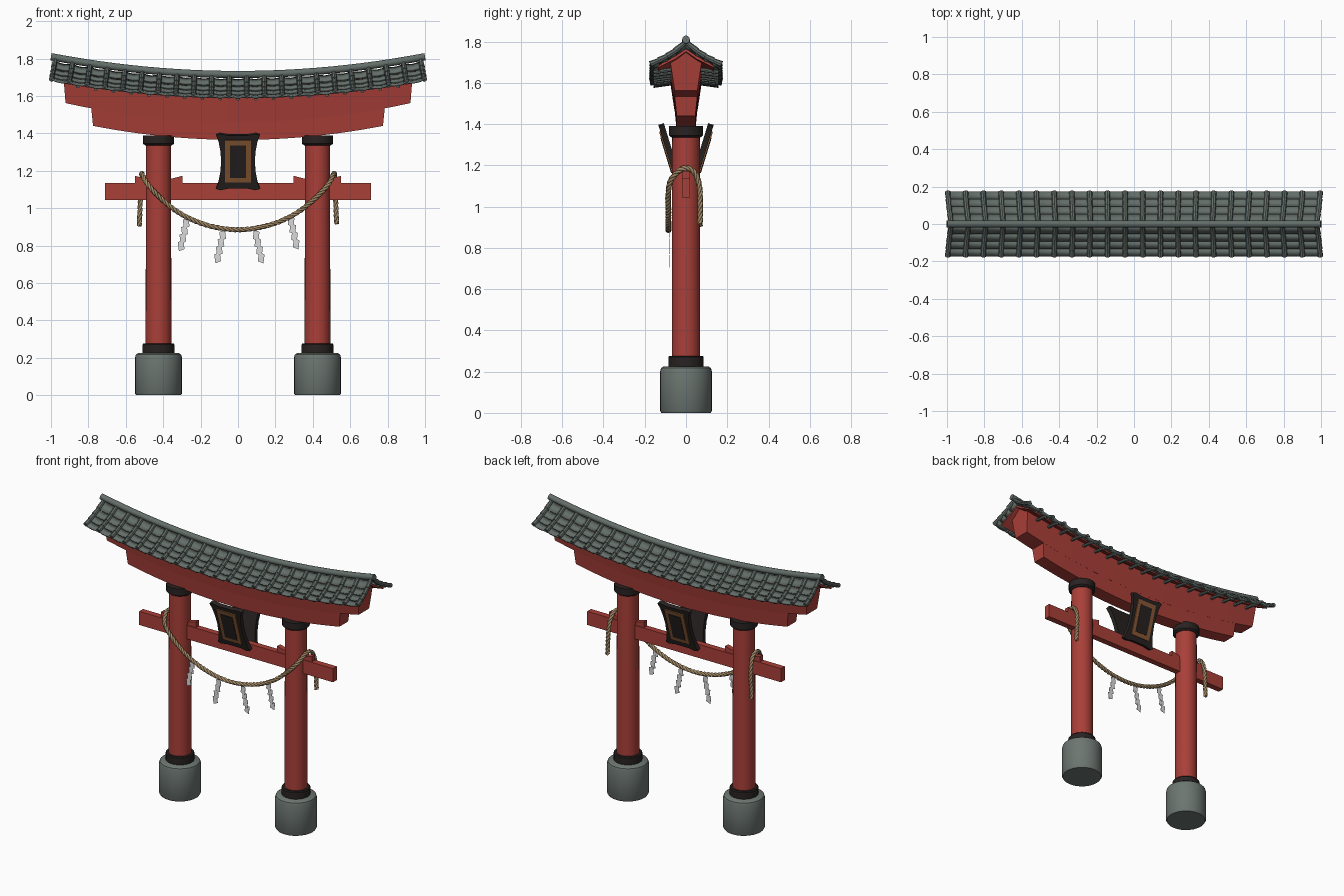
import bpy, bmesh, math
from mathutils import Vector, Matrix

cube = bpy.data.objects.get("Cube")
if cube:
    bpy.data.objects.remove(cube, do_unlink=True)


def material(name, rgb):
    m = bpy.data.materials.new(name)
    m.use_nodes = True
    m.diffuse_color = (*rgb, 1)
    m.node_tree.nodes["Principled BSDF"].inputs["Base Color"].default_value = (*rgb, 1)
    return m


RED = material("red lacquer", (0.40, 0.05, 0.04))
STONE = material("stone", (0.15, 0.18, 0.165))
TILE = material("roof tile", (0.125, 0.155, 0.14))
DARK = material("dark wood", (0.022, 0.016, 0.016))
GOLD = material("bronze border", (0.25, 0.10, 0.035))
ROPE = material("straw rope", (0.36, 0.25, 0.13))
PAPER = material("white paper", (0.7, 0.7, 0.7))


def finish(name, bm, mat, smooth=True, fix=True):
    if fix:
        bmesh.ops.recalc_face_normals(bm, faces=bm.faces)
    me = bpy.data.meshes.new(name)
    bm.to_mesh(me)
    bm.free()
    ob = bpy.data.objects.new(name, me)
    bpy.context.collection.objects.link(ob)
    me.materials.append(mat)
    if smooth:
        bpy.ops.object.select_all(action='DESELECT')
        ob.select_set(True)
        bpy.context.view_layer.objects.active = ob
        bpy.ops.object.shade_smooth_by_angle(angle=math.radians(35))
    return ob


def lathe(name, profile, x, mat, n=28):
    bm = bmesh.new()
    rings = [[bm.verts.new((x + r * math.cos(a), r * math.sin(a), z))
              for a in (2 * math.pi * i / n for i in range(n))] for r, z in profile]
    for lo, hi in zip(rings, rings[1:]):
        for i in range(n):
            j = (i + 1) % n
            bm.faces.new((lo[i], lo[j], hi[j], hi[i]))
    bm.faces.new(rings[0])
    bm.faces.new(rings[-1])
    return finish(name, bm, mat)


def prism(name, outline, y0, y1, mat, matrix=None):
    """Extrude an x-z outline from y0 to y1."""
    bm = bmesh.new()
    face = bm.faces.new([bm.verts.new((x, y0, z)) for x, z in outline])
    ext = bmesh.ops.extrude_face_region(bm, geom=[face])
    bmesh.ops.translate(bm, vec=(0, y1 - y0, 0),
                        verts=[g for g in ext["geom"] if isinstance(g, bmesh.types.BMVert)])
    if matrix:
        bm.transform(matrix)
    return finish(name, bm, mat, smooth=False)


def rect(w, h, z=0):
    return [(-w, z - h), (w, z - h), (w, z + h), (-w, z + h)]


def loft(name, sections, mat):
    bm = bmesh.new()
    rings = [[bm.verts.new(p) for p in s] for s in sections]
    for a, b in zip(rings, rings[1:]):
        for i in range(len(a)):
            j = (i + 1) % len(a)
            bm.faces.new((a[i], a[j], b[j], b[i]))
    bm.faces.new(rings[0])
    bm.faces.new(rings[-1])
    return finish(name, bm, mat)


def rod(bm, a, b, r1, r2, seg=8):
    d = b - a
    m = Matrix.Translation((a + b) / 2) @ d.to_track_quat('Z', 'Y').to_matrix().to_4x4()
    bmesh.ops.create_cone(bm, cap_ends=True, segments=seg, radius1=r1, radius2=r2,
                          depth=d.length, matrix=m)


# Pillars with stone feet and dark collars, wedges on the tie beam
for side, s in (("right", -1), ("left", 1)):
    x = 0.425 * s
    lathe(side + "_foot", [(0.12, 0), (0.126, 0.01), (0.126, 0.2), (0.121, 0.217), (0.108, 0.226)], x, STONE)
    lathe(side + "_pillar", [(0.069, 0.22), (0.067, 1.385)], x, RED)
    lathe(side + "_lower_collar", [(0.086, 0.22), (0.086, 0.27), (0.081, 0.276)], x, DARK)
    lathe(side + "_upper_collar", [(0.07, 1.335), (0.083, 1.345), (0.083, 1.39)], x, DARK)
    for end, d in (("inner", -1), ("outer", 1)):
        wedge = [(x + d * s * u, z) for u, z in ((0.05, 1.13), (0.127, 1.13), (0.127, 1.173), (0.05, 1.153))]
        prism(f"{side}_{end}_wedge", wedge, -0.016, 0.016, RED)

prism("tie_beam", rect(0.71, 0.045, 1.09), -0.02, 0.02, RED)


# Curved lintels
def lintel(name, half, length, flare, rise, n=24):
    section = half + [(-y, z) for y, z in reversed(half) if y]
    base = half[0][1]
    loft(name, [[((length + flare * (z - base)) * t, y, z + rise * (length * t) ** 2)
                 for y, z in section] for t in (2 * i / n - 1 for i in range(n + 1))], RED)


lintel("lower_lintel", [(0.045, 1.365), (0.056, 1.475)], 0.775, 0.1, 0.125)
lintel("upper_lintel", [(0.055, 1.46), (0.078, 1.61), (0, 1.67)], 0.922, 0.08, 0.12)


# Roof space: h is the height relative to the bent ridge line
def bend(x, y, h):
    return Vector((x - h * 0.19 * x, y, 1.715 + 0.095 * x * x + h))


SLOPE = [(0.005, -0.012), (0.05, -0.05), (0.09, -0.076), (0.13, -0.097), (0.17, -0.115)]
COLS, HALF = 21, 0.975
STEP = 2 * HALF / COLS
STATIONS = [2 * i / 24 - 1 for i in range(25)]

# Ridge pole
loft("ridge_pole", [[bend(t, 0.019 * math.cos(a), 0.019 * math.sin(a))
                     for a in (math.pi * i / 6 for i in range(12))] for t in STATIONS], TILE)

# Boarding below the tiles
under = [(0, -0.035), (0.05, -0.07), (0.135, -0.117), (0.135, -0.127), (0.05, -0.085), (0, -0.05),
         (-0.05, -0.085), (-0.135, -0.127), (-0.135, -0.117), (-0.05, -0.07)]
loft("roof_boarding", [[bend(0.95 * t, y, h) for y, h in under] for t in STATIONS], RED)

pans, ribs, rafters = bmesh.new(), bmesh.new(), bmesh.new()
for s in (-1, 1):
    for (ya, ha), (yb, hb) in zip(SLOPE, SLOPE[1:]):
        # Dished pan tiles, each lapping over the next
        for c in range(COLS):
            x0 = -HALF + c * STEP
            rows = []
            for y, h, lift in ((ya, ha, -0.004), (yb + 0.004, hb, 0.005)):
                rows.append([pans.verts.new(bend(x0 + STEP * k / 4, s * y, h + lift - 0.009 * math.sin(math.pi * k / 4)))
                             for k in range(5)])
            for k in range(4):
                q = (rows[0][k], rows[1][k], rows[1][k + 1], rows[0][k + 1])
                pans.faces.new(q if s < 0 else q[::-1])
        # Round cover tiles over the joints
        for c in range(COLS + 1):
            x = -HALF + c * STEP
            rod(ribs, bend(x, s * ya, ha), bend(x, s * (yb + 0.003), hb), 0.012, 0.0155)
    # Rafter ends below the eaves
    for c in range(1, COLS - 1):
        x = -HALF + (c + 0.5) * STEP
        rod(rafters, bend(x, s * 0.05, -0.115), bend(x, s * 0.158, -0.13), 0.01, 0.01)

pan_tiles = finish("pan_tiles", pans, TILE, fix=False)
thick = pan_tiles.modifiers.new("thickness", 'SOLIDIFY')
thick.thickness = 0.01
thick.offset = -1
finish("cover_tiles", ribs, TILE)
finish("rafters", rafters, TILE)

# Tilted name boards, front and back, left blank
quarter = [(0.09, 0.0), (0.094, 0.06), (0.104, 0.115), (0.117, 0.15), (0.095, 0.157), (0.05, 0.148)]
upper = quarter + [(-x, z) for x, z in reversed(quarter)]
outline = upper + [(-x, -z) for x, z in upper[1:-1]]
for side, turn in (("front", 0), ("back", math.pi)):
    m = (Matrix.Rotation(turn, 4, 'Z') @ Matrix.Translation((0, -0.075, 1.25))
         @ Matrix.Rotation(math.radians(17), 4, 'X'))
    prism(side + "_board", outline, -0.014, 0.014, DARK, m)
    prism(side + "_board_border", rect(0.07, 0.118, 0.005), -0.02, -0.012, GOLD, m)
    prism(side + "_board_panel", rect(0.044, 0.09, 0.005), -0.023, -0.018, DARK, m)

# Twisted rope: hangs in front, passes over the beam, tails hang behind
half = [(0, -0.085, 0.885), (0.12, -0.085, 0.898), (0.23, -0.085, 0.932), (0.33, -0.085, 0.985),
        (0.42, -0.086, 1.06), (0.485, -0.072, 1.13), (0.512, -0.02, 1.182), (0.515, 0.035, 1.172),
        (0.52, 0.066, 1.09), (0.528, 0.068, 0.905)]
knots = [Vector((-x, y, z)) for x, y, z in reversed(half[1:])] + [Vector(p) for p in half]
knots = [2 * knots[0] - knots[1]] + knots + [2 * knots[-1] - knots[-2]]
path = []
for a, b, c, d in zip(knots, knots[1:], knots[2:], knots[3:]):
    steps = max(4, round((c - b).length / 0.006))
    for t in (i / steps for i in range(steps)):
        path.append(0.5 * (2 * b + (c - a) * t + (2 * a - 5 * b + 4 * c - d) * t * t
                           + (3 * b - a - 3 * c + d) * t ** 3))
curve = bpy.data.curves.new("rope", 'CURVE')
curve.dimensions = '3D'
curve.bevel_depth = 0.0075
curve.bevel_resolution = 1
curve.use_fill_caps = True
curve.materials.append(ROPE)
for strand in range(3):
    spline = curve.splines.new('POLY')
    spline.points.add(len(path) - 2)
    n, dist = Vector((0, 1, 0)), 0
    for i, (p, q) in enumerate(zip(path, path[1:])):
        t = (q - p).normalized()
        n = (n - t * n.dot(t)).normalized()
        ang = 2 * math.pi * (dist / 0.08 + strand / 3)
        spline.points[i].co = (*(p + 0.0068 * (n * math.cos(ang) + t.cross(n) * math.sin(ang))), 1)
        dist += (q - p).length
bpy.context.collection.objects.link(bpy.data.objects.new("rope", curve))

# Folded paper streamers
for i, (x, z, d) in enumerate(((-0.285, 0.95, -1), (-0.09, 0.885, -1), (0.105, 0.885, 1), (0.292, 0.96, 1))):
    bm = bmesh.new()
    for k in range(4):
        cx, top, y = x + d * (0.009 * k - 0.008), z - 0.04 * k, -0.085 + 0.003 * (k % 2)
        pts = [(-0.018, -0.012), (0.012, 0), (0.018, -0.048), (-0.012, -0.06)]
        front = [bm.verts.new((cx - d * u, y - 0.001, top + v)) for u, v in pts]
        back = [bm.verts.new((v.co.x, y + 0.001, v.co.z)) for v in front]
        bm.faces.new(front)
        bm.faces.new(back[::-1])
        for j in range(4):
            bm.faces.new((front[j], back[j], back[(j + 1) % 4], front[(j + 1) % 4]))
    finish(f"paper_streamer_{i + 1}", bm, PAPER, smooth=False)
